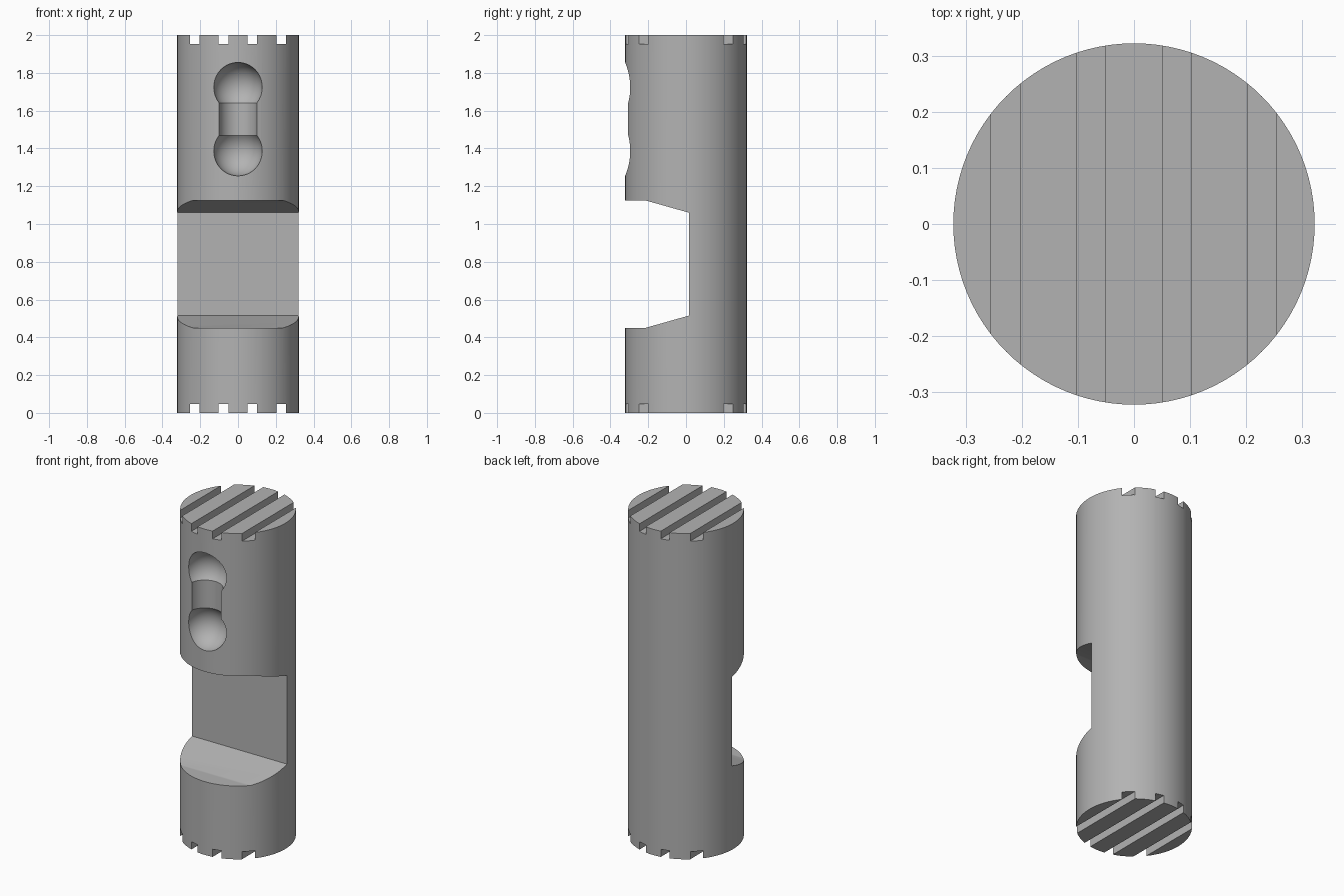
import bpy, bmesh, math
from mathutils import Vector

cube = bpy.data.objects.get("Cube")
if cube:
    bpy.data.objects.remove(cube)

R, H = 0.322, 2.0

grey = bpy.data.materials.new("plain grey")
grey.use_nodes = True
grey.diffuse_color = (0.45, 0.45, 0.45, 1)
grey.node_tree.nodes["Principled BSDF"].inputs["Base Color"].default_value = (0.45, 0.45, 0.45, 1)


def finish(name, bm):
    bmesh.ops.recalc_face_normals(bm, faces=bm.faces)
    mesh = bpy.data.meshes.new(name)
    bm.to_mesh(mesh)
    bm.free()
    mesh.materials.append(grey)
    obj = bpy.data.objects.new(name, mesh)
    bpy.context.collection.objects.link(obj)
    return obj


def prism_x(name, profile, half):
    """Extrude a (y, z) outline along x."""
    bm = bmesh.new()
    face = bm.faces.new([bm.verts.new((-half, y, z)) for y, z in profile])
    ext = bmesh.ops.extrude_face_region(bm, geom=[face])
    verts = [v for v in ext["geom"] if isinstance(v, bmesh.types.BMVert)]
    bmesh.ops.translate(bm, verts=verts, vec=(2 * half, 0, 0))
    return finish(name, bm)


def box(name, centre, size):
    bm = bmesh.new()
    bmesh.ops.create_cube(bm, size=1)
    bmesh.ops.scale(bm, verts=bm.verts, vec=size)
    bmesh.ops.translate(bm, verts=bm.verts, vec=centre)
    return finish(name, bm)


def lathe(name, profile, centre, steps=64):
    """Spin an (r, z) outline about a vertical axis."""
    bm = bmesh.new()
    verts = [bm.verts.new((r, 0, z)) for r, z in profile]
    edges = [bm.edges.new(pair) for pair in zip(verts, verts[1:])]
    bmesh.ops.spin(bm, geom=verts + edges, cent=(0, 0, 0), axis=(0, 0, 1),
                   angle=math.tau, steps=steps)
    bmesh.ops.remove_doubles(bm, verts=bm.verts, dist=1e-5)
    bmesh.ops.translate(bm, verts=bm.verts, vec=centre)
    return finish(name, bm)


# Solid round bar
bm = bmesh.new()
bmesh.ops.create_cone(bm, cap_ends=True, segments=96, radius1=R, radius2=R, depth=H)
bmesh.ops.translate(bm, verts=bm.verts, vec=(0, 0, H / 2))
body = finish("cylinder_body", bm)

# Front notch with sloping shoulders
cutters = [prism_x("notch_cutter", [(-0.5, 0.45), (-0.215, 0.45), (0.015, 0.515),
                                    (0.015, 1.06), (-0.215, 1.125), (-0.5, 1.125)], 0.5)]

# Grip slots across both ends
for i, x in enumerate((-0.229, -0.077, 0.076, 0.228)):
    for end, z in (("bottom", 0), ("top", H)):
        cutters.append(box(f"{end}_slot_cutter_{i}", (x, 0, z), (0.051, 1, 0.094)))

# Two round dimples joined by a narrower neck
ball, neck, low, high = 0.131, 0.101, 1.386, 1.724
reach = math.sqrt(ball ** 2 - neck ** 2)
stop = math.atan2(reach, neck)
half = [(ball * math.cos(a), ball * math.sin(a))
        for a in [-math.pi / 2 + (stop + math.pi / 2) * i / 24 for i in range(25)]]
half[0] = (0, -ball)
outline = [(r, low + z) for r, z in half] + [(r, high - z) for r, z in reversed(half)]
cutters.append(lathe("dimple_cutter", outline, (0, -R, 0)))

for cutter in cutters:
    cut = body.modifiers.new(cutter.name, 'BOOLEAN')
    cut.operation = 'DIFFERENCE'
    cut.solver = 'EXACT'
    cut.object = cutter
    cutter.hide_render = True
    cutter.hide_set(True)

# Bake the cuts, then drop the cutters
bpy.context.view_layer.update()
baked = bpy.data.meshes.new_from_object(body.evaluated_get(bpy.context.evaluated_depsgraph_get()))
body.modifiers.clear()
body.data = baked
for cutter in cutters:
    bpy.data.objects.remove(cutter)

bpy.ops.object.select_all(action='DESELECT')
body.select_set(True)
bpy.context.view_layer.objects.active = body
bpy.ops.object.shade_smooth_by_angle(angle=math.radians(30))
